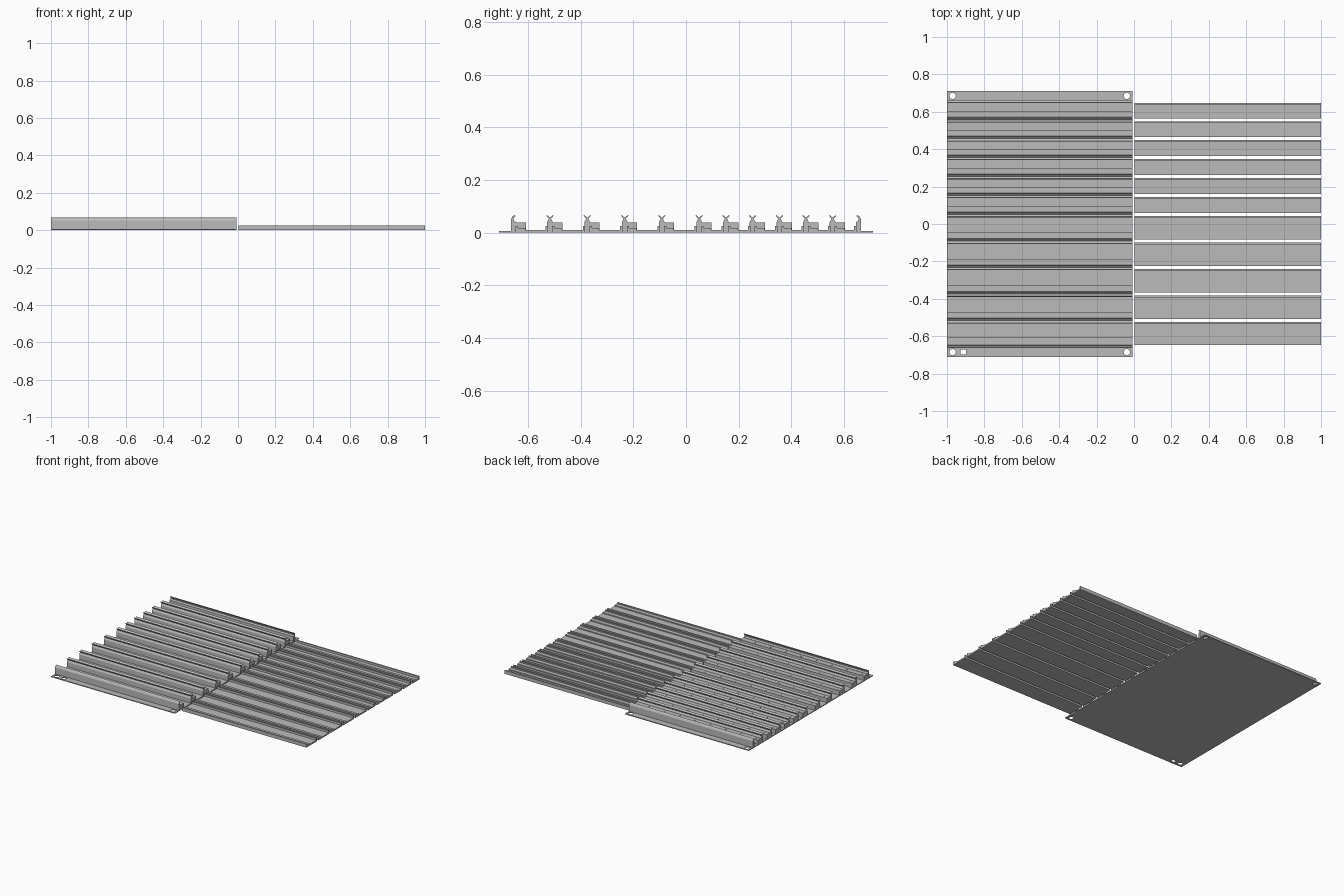
import bpy, bmesh
from mathutils import Matrix

cube = bpy.data.objects.get("Cube")
if cube:
    bpy.data.objects.remove(cube, do_unlink=True)

grey = bpy.data.materials.new("plain grey")
grey.use_nodes = True
grey.diffuse_color = (0.5, 0.5, 0.5, 1)
grey.node_tree.nodes["Principled BSDF"].inputs["Base Color"].default_value = (0.5, 0.5, 0.5, 1)


def finish(name, bm):
    bmesh.ops.recalc_face_normals(bm, faces=bm.faces)
    mesh = bpy.data.meshes.new(name)
    bm.to_mesh(mesh)
    bm.free()
    mesh.materials.append(grey)
    obj = bpy.data.objects.new(name, mesh)
    bpy.context.collection.objects.link(obj)
    return obj


def extrude_x(name, profile, x0, x1, y=0):
    """Sweep a closed (y, z) profile along x."""
    bm = bmesh.new()
    face = bm.faces.new([bm.verts.new((x0, y + py, pz)) for py, pz in profile])
    swept = bmesh.ops.extrude_face_region(bm, geom=[face])["geom"]
    bmesh.ops.translate(bm, vec=(x1 - x0, 0, 0),
                        verts=[v for v in swept if isinstance(v, bmesh.types.BMVert)])
    return finish(name, bm)


def rect(y0, y1, z0, z1):
    return [(y0, z0), (y1, z0), (y1, z1), (y0, z1)]


LEFT, RIGHT = -1.0, -0.008
BASE = 0.006
walls = [-0.655, -0.517, -0.375, -0.233, -0.092, 0.05,
         0.152, 0.253, 0.355, 0.456, 0.557, 0.655]

# Base plate with corner holes and a square slot
plate = extrude_x("base_plate", rect(-0.71, 0.71, 0, BASE), LEFT, RIGHT)
bm = bmesh.new()
for x in (-0.97, -0.038):
    for y in (-0.685, 0.685):
        bmesh.ops.create_cone(bm, cap_ends=True, segments=8, radius1=0.018, radius2=0.018,
                              depth=0.1, matrix=Matrix.Translation((x, y, 0)))
bmesh.ops.create_cube(bm, size=1, matrix=Matrix.Translation((-0.912, -0.685, 0))
                      @ Matrix.Diagonal((0.03, 0.026, 0.1, 1)))
cutter = finish("hole_cutter", bm)
cutter.hide_render = True
cutter.hide_viewport = True
cut = plate.modifiers.new("holes", "BOOLEAN")
cut.object = cutter
cut.solver = "EXACT"

# Dividers: forked between bays, a single inward lip at each end
half = [(0.011, BASE), (0.011, 0.04), (0.004, 0.053), (0.014, 0.064), (0.011, 0.067)]
fork = half + [(0, 0.057)] + [(-y, z) for y, z in reversed(half)]
end = [(-0.009, BASE), (0.009, BASE), (0.009, 0.04), (-0.001, 0.047),
       (0, 0.056), (0.008, 0.064), (0.005, 0.067), (-0.004, 0.062), (-0.009, 0.052)]
for i, y in enumerate(walls):
    if i == 0:
        profile = end
    elif i == len(walls) - 1:
        profile = [(-py, pz) for py, pz in end]
    else:
        profile = fork
    extrude_x(f"divider_{i + 1}", profile, LEFT, RIGHT, y)

# Each bay: ledge with index ticks on the base, and a separate loose tray
for i, (y0, y1) in enumerate(zip(walls, walls[1:]), 1):
    extrude_x(f"bay_ledge_{i}", rect(0.009, 0.047, BASE, 0.038), LEFT, RIGHT, y0)
    bm = bmesh.new()
    for k in range(8):
        bmesh.ops.create_cube(bm, size=1, matrix=Matrix.Translation((-0.97 + 0.122 * k, y0 + 0.03, 0.0385))
                              @ Matrix.Diagonal((0.012, 0.005, 0.002, 1)))
    finish(f"index_ticks_{i}", bm)

    # Tray: thin floor, raised front step and a lip on both long edges
    w = y1 - y0 - 0.016
    tray = [(0, 0), (w, 0), (w, 0.025), (w - 0.009, 0.025), (w - 0.009, 0.01),
            (0.037, 0.01), (0.037, 0.017), (0.009, 0.017), (0.009, 0.025), (0, 0.025)]
    extrude_x(f"tray_{i}", tray, 0.004, 1.0, y0 + 0.008)
